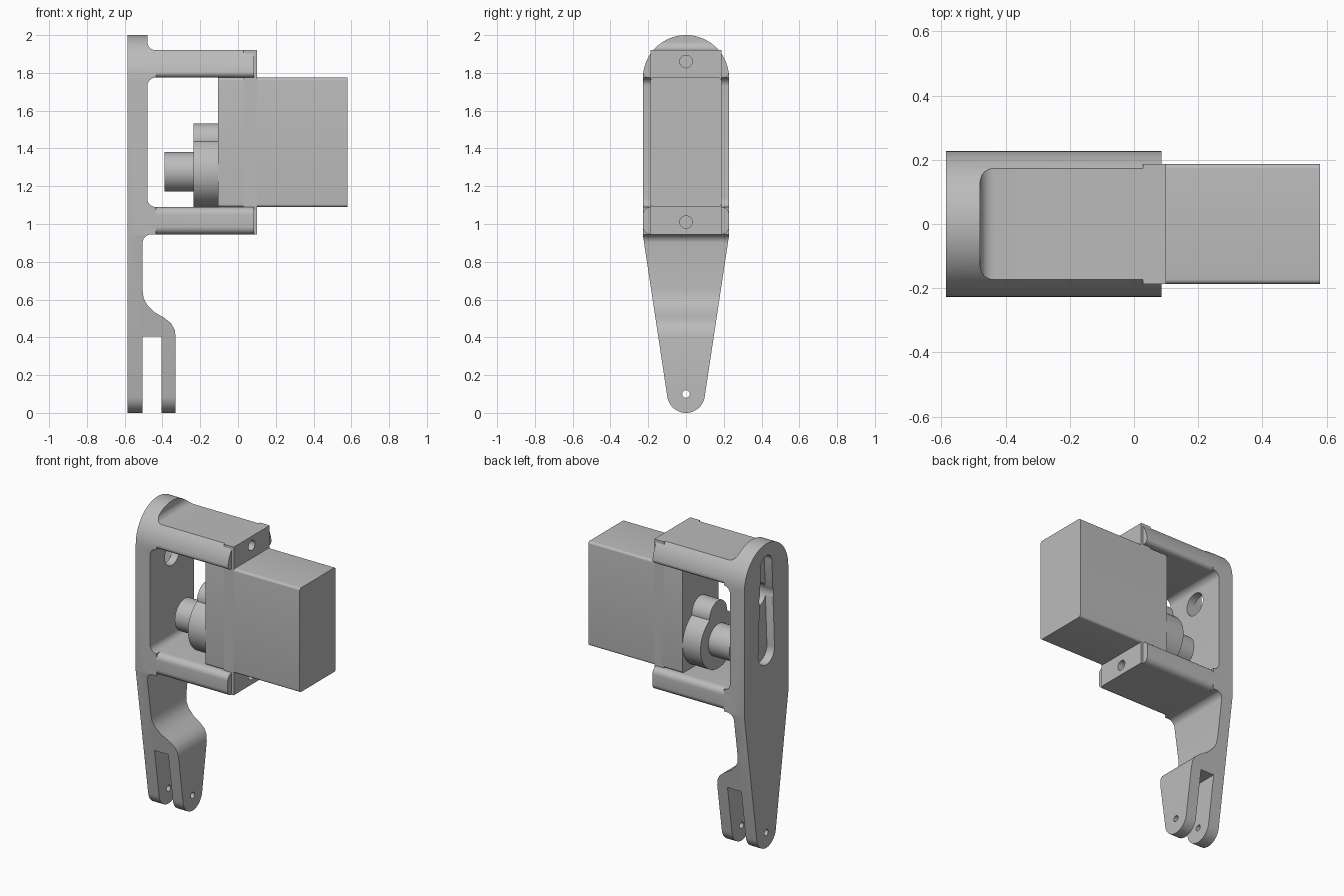
import bpy, bmesh, math
from mathutils import Vector

cube = bpy.data.objects.get("Cube")
if cube:
    bpy.data.objects.remove(cube, do_unlink=True)

grey = bpy.data.materials.new("plain grey")
grey.use_nodes = True
grey.diffuse_color = (0.5, 0.5, 0.5, 1)
grey.node_tree.nodes["Principled BSDF"].inputs["Base Color"].default_value = (0.5, 0.5, 0.5, 1)


def prism(name, axis, points, lo, hi):
    """Extrude a (y, z) outline along x, or an (x, z) outline along y."""
    bm = bmesh.new()
    place = (lambda p: (lo, p[0], p[1])) if axis == "x" else (lambda p: (p[0], lo, p[1]))
    face = bm.faces.new([bm.verts.new(place(p)) for p in points])
    grown = bmesh.ops.extrude_face_region(bm, geom=[face])["geom"]
    shift = Vector((hi - lo, 0, 0)) if axis == "x" else Vector((0, hi - lo, 0))
    bmesh.ops.translate(bm, vec=shift, verts=[g for g in grown if isinstance(g, bmesh.types.BMVert)])
    bmesh.ops.recalc_face_normals(bm, faces=bm.faces)
    mesh = bpy.data.meshes.new(name)
    bm.to_mesh(mesh)
    bm.free()
    mesh.materials.append(grey)
    obj = bpy.data.objects.new(name, mesh)
    bpy.context.collection.objects.link(obj)
    return obj


def arc(cx, cz, r, start, end, steps=12):
    angles = [math.radians(start + (end - start) * i / steps) for i in range(steps + 1)]
    return [(cx + r * math.cos(a), cz + r * math.sin(a)) for a in angles]


def disc(name, z, r, lo, hi):
    return prism(name, "x", arc(0, z, r, 0, 360, 48)[:-1], lo, hi)


def box(name, half, z0, z1, lo, hi, r=0.0):
    """Block along x, with optional rounded long edges."""
    if not r:
        pts = [(-half, z0), (half, z0), (half, z1), (-half, z1)]
    else:
        a, b, c = half - r, z0 + r, z1 - r
        pts = (arc(a, b, r, -90, 0, 6) + arc(a, c, r, 0, 90, 6)
               + arc(-a, c, r, 90, 180, 6) + arc(-a, b, r, 180, 270, 6))
    return prism(name, "x", pts, lo, hi)


def combine(target, other, mode):
    mod = target.modifiers.new("combine", "BOOLEAN")
    mod.operation, mod.solver, mod.object = mode, "EXACT", other
    bpy.context.view_layer.objects.active = target
    bpy.ops.object.modifier_apply(modifier=mod.name)
    bpy.data.objects.remove(other, do_unlink=True)


HALF = 0.228
BACK, INNER, LOWER = -0.585, -0.48, -0.505
F = 0.045  # fillet radius where arms meet the plate


def outline(lo, hi):
    """Domed top, straight sides, taper to a rounded foot."""
    pts = (arc(0, 2 - HALF, HALF, 0, 180, 40) + [(-HALF, 0.94)]
           + arc(0, 0.1, 0.1, 188, 352, 24) + [(HALF, 0.94)])
    return prism("outline", "x", pts, lo, hi)


# Bracket spine: side profile with fork and arm fillets, trimmed by the outline
stub = INNER + F
shoulder = [(-0.33, 0.40), (-0.335, 0.44), (-0.355, 0.475), (-0.39, 0.503), (-0.44, 0.532),
            (-0.48, 0.57), (-0.5, 0.607), (LOWER, 0.65)]
profile = ([(BACK, 0), (LOWER, 0), (LOWER, 0.405), (-0.405, 0.405), (-0.405, 0), (-0.33, 0)]
           + shoulder
           + arc(LOWER + F, 0.945 - F, F, 180, 90, 8) + [(stub, 0.945), (stub, 1.09)]
           + arc(stub, 1.09 + F, F, 270, 180, 8)
           + arc(stub, 1.775 - F, F, 180, 90, 8)
           + arc(stub, 1.92 + F, F, 270, 180, 8)
           + [(INNER, 2.05), (BACK, 2.05)])
bracket = prism("bracket", "y", profile, -0.3, 0.3)
combine(bracket, outline(-1, 1), "INTERSECT")

# Arms: lower one fully rounded, upper one following the dome
lower_arm = box("lower_arm", HALF, 0.945, 1.09, INNER - 0.04, 0.085, 0.04)
upper_arm = box("upper_arm", HALF, 1.775, 2.1, INNER - 0.04, 0.085, 0.03)
combine(upper_arm, outline(-1, 1), "INTERSECT")
combine(upper_arm, box("trim", 0.4, 1.92, 2.3, -1, 1), "DIFFERENCE")
for arm in (lower_arm, upper_arm):
    combine(arm, box("tab_seat", 0.187, 0.5, 2.5, 0.028, 0.5), "DIFFERENCE")
    combine(bracket, arm, "UNION")

# Horn recess in the outer face, with a round hole through the plate
recess = (arc(0, 1.865, 0.058, 3, 177, 16) + arc(0, 1.29, 0.085, 183, 357, 16))
combine(bracket, prism("recess", "x", recess, -0.7, -0.53), "DIFFERENCE")
combine(bracket, disc("plate_hole", 1.65, 0.075, -0.7, -0.45), "DIFFERENCE")
combine(bracket, disc("pin_hole", 0.1, 0.02, -0.7, -0.2), "DIFFERENCE")

# Motor with mounting tabs and screw holes
tabs = box("mounting_tabs", 0.187, 0.945, 1.92, 0.028, 0.1)
for z in (1.01, 1.86):
    combine(tabs, disc("screw_hole", z, 0.033, -0.1, 0.2), "DIFFERENCE")
    combine(bracket, disc("screw_hole", z, 0.033, -0.15, 0.2), "DIFFERENCE")
motor = box("motor_body", 0.187, 1.09, 1.775, -0.105, 0.58, 0.015)

# Gear housing and output shaft
gear = disc("gear_housing", 1.275, 0.185, -0.235, -0.1)
combine(gear, disc("small_gear_housing", 1.443, 0.09, -0.235, -0.1), "UNION")
shaft = disc("output_shaft", 1.277, 0.104, -0.388, -0.23)

bpy.ops.object.select_all(action="DESELECT")
for obj in (bracket, tabs, motor, gear, shaft):
    obj.select_set(True)
bpy.context.view_layer.objects.active = bracket
bpy.ops.object.shade_smooth_by_angle(angle=math.radians(30))
